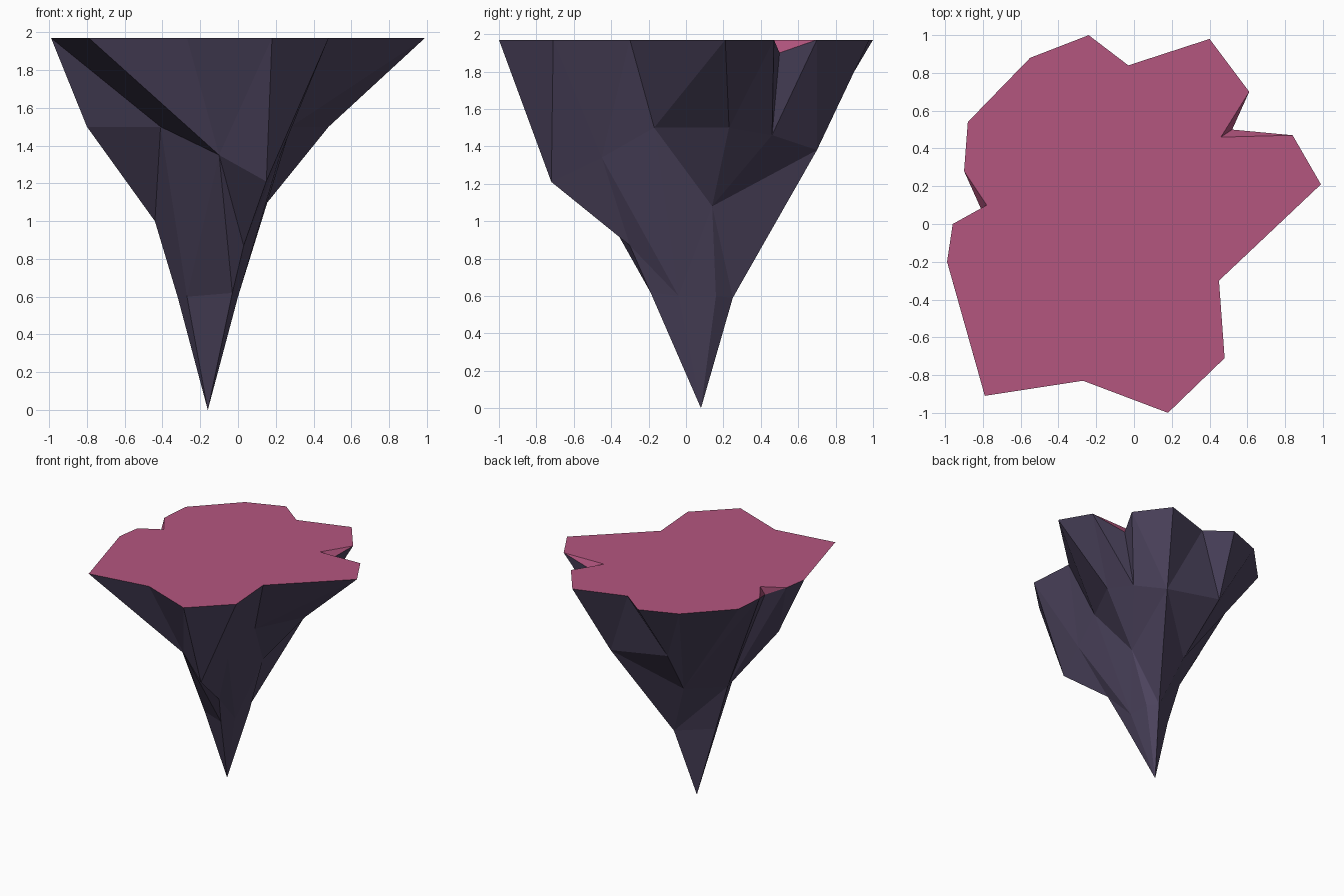
import bpy, bmesh

if "Cube" in bpy.data.objects:
    bpy.data.objects.remove(bpy.data.objects["Cube"])

TOP = 1.97

def material(name, rgb):
    m = bpy.data.materials.new(name)
    m.diffuse_color = (*rgb, 1)
    m.use_nodes = True
    m.node_tree.nodes["Principled BSDF"].inputs["Base Color"].default_value = m.diffuse_color
    return m

# Key corners of the faceted rock below the rim
P = {
    'a': (.15, -.72, 1.21), 'b': (.03, -.30, .87), 'c': (-.03, -.19, .62),
    'd': (-.10, -.60, 1.35), 'e': (-.41, -.36, 1.5), 'f': (-.80, -.12, 1.5),
    'g': (-.44, .06, 1.0), 'h': (.22, -.45, 1.34), 'i': (-.56, .33, 1.5),
    'j': (-.32, .71, 1.48), 'k': (-.23, .36, 1.04), 'l': (.23, .70, 1.38),
    'm': (.39, .46, 1.46), 'n': (.48, .23, 1.5), 'o': (.14, .14, 1.08),
    'p': (.28, -.17, 1.5), 'q': (0, .16, .60), 'r': (-.06, .25, .59),
    's': (-.32, .05, .60), 't': (-.27, -.07, .60), 'w': (0, -.04, .60),
    'z': (-.16, .08, 0),
    'N': (.52, .50, 1.90), 'M': (-.81, .08, 1.90),   # sunken notch corners
}

# Rim corners anticlockwise, each with the ridge path running down to the tip
COLUMNS = [
    ((.18, -1.0), 'abcz'), ((.48, -.71), 'hwwz'), ((.45, -.30), 'poqz'),
    ((.99, .21), 'noqz'), ((.84, .47), 'moqz'), ('N', 'moqz'),
    ((.61, .70), 'lrrz'), ((.40, .98), 'lrrz'), ((-.03, .84), 'jkrz'),
    ((-.24, 1.0), 'jkrz'), ((-.55, .88), 'kkrz'), ((-.88, .54), 'igsz'),
    ((-.90, .28), 'ggsz'), ('M', 'ggsz'), ((-.96, 0), 'fgsz'),
    ((-.99, -.20), 'fgsz'), ((-.99, -.20), 'ettz'), ((-.79, -.91), 'dccz'),
    ((-.27, -.83), 'dccz'),
]
NOTCH = {'N': (.46, .46, TOP), 'M': (-.78, .10, TOP)}   # rim ends of the notches
FLIP = [(P['d'], P['a']), (P['l'], P['j'])]   # facets split the other way

bm = bmesh.new()
cache = {}

def vert(co):
    if co not in cache:
        cache[co] = bm.verts.new(co)
    return cache[co]

def face(cos, mat):
    vs = [vert(co) for co in dict.fromkeys(cos)]
    if len(vs) > 2 and bm.faces.get(vs) is None:
        f = bm.faces.new(vs)
        f.material_index = mat
        return f

# Rock flanks: stitch neighbouring ridge paths into triangles
paths, rim = [], []
for head, path in COLUMNS:
    top = P[head] if head in NOTCH else (*head, TOP)
    paths.append([top] + [P[ch] for ch in path])
    rim.append(NOTCH.get(head, top))

for k, u in enumerate(paths):
    v = paths[(k + 1) % len(paths)]
    for r in range(4):
        if (u[r], v[r]) in FLIP:
            face((u[r], u[r+1], v[r+1]), 0)
            face((u[r], v[r+1], v[r]), 0)
        else:
            face((u[r], u[r+1], v[r]), 0)
            face((v[r], u[r+1], v[r+1]), 0)

# Flat top plus the small lips dipping into the notches
cap = face(rim, 1)
for k, (head, _) in enumerate(COLUMNS):
    if head in NOTCH:
        face((rim[k-1], P[head], rim[k]), 1)
        face((rim[k], P[head], rim[k+1]), 1)
bmesh.ops.triangulate(bm, faces=[cap])

mesh = bpy.data.meshes.new("floating_rock")
bm.to_mesh(mesh)
bm.free()
mesh.materials.append(material("dark violet rock", (.074, .058, .113)))
mesh.materials.append(material("rose ground", (.455, .092, .213)))
rock = bpy.data.objects.new("floating_rock", mesh)
bpy.context.collection.objects.link(rock)
